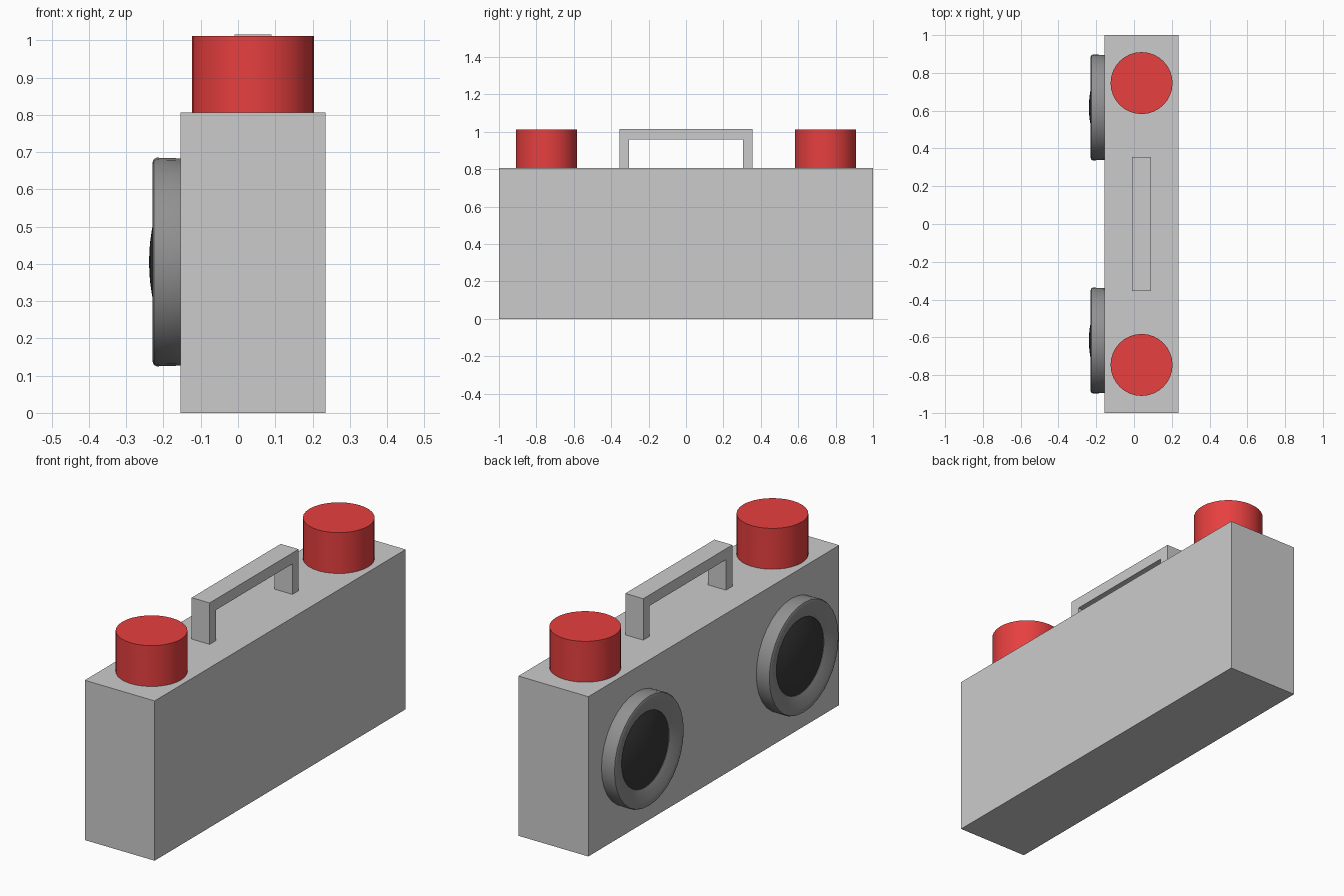
import bpy, bmesh, math
from mathutils import Matrix, Vector

if "Cube" in bpy.data.objects:
    bpy.data.objects.remove(bpy.data.objects["Cube"])


def material(name, rgb):
    m = bpy.data.materials.new(name)
    m.diffuse_color = (*rgb, 1)
    m.use_nodes = True
    m.node_tree.nodes["Principled BSDF"].inputs["Base Color"].default_value = m.diffuse_color
    return m


BODY = material("body_grey", (0.58, 0.58, 0.58))
LIGHT = material("handle_grey", (0.69, 0.69, 0.69))
RED = material("red", (0.8, 0.05, 0.05))
DARK = material("dark_rubber", (0.28, 0.28, 0.28))
BLACK = material("black_cone", (0.04, 0.04, 0.04))


def finish(name, bm, mat, smooth=False):
    bmesh.ops.recalc_face_normals(bm, faces=bm.faces)
    mesh = bpy.data.meshes.new(name)
    bm.to_mesh(mesh)
    bm.free()
    mesh.materials.append(mat)
    ob = bpy.data.objects.new(name, mesh)
    bpy.context.collection.objects.link(ob)
    if smooth:
        bpy.ops.object.select_all(action='DESELECT')
        ob.select_set(True)
        bpy.context.view_layer.objects.active = ob
        bpy.ops.object.shade_smooth_by_angle(angle=math.radians(30))
    return ob


def lathe(name, profile, y, z, mat):
    """Revolve (radius, x) points around an axis parallel to x."""
    bm = bmesh.new()
    verts = [bm.verts.new((x, y + r, z)) for r, x in profile]
    edges = [bm.edges.new(p) for p in zip(verts, verts[1:])]
    bmesh.ops.spin(bm, geom=verts + edges, cent=(0, y, z), axis=(1, 0, 0),
                   angle=2 * math.pi, steps=32, use_merge=True)
    bmesh.ops.remove_doubles(bm, verts=bm.verts, dist=1e-4)
    return finish(name, bm, mat, True)


# Main box
bm = bmesh.new()
bmesh.ops.create_cube(bm, size=1, matrix=Matrix.Translation((0.04, 0, 0.403))
                      @ Matrix.Diagonal((0.39, 2, 0.806, 1)))
finish("body", bm, BODY)

# Carrying handle: arch profile extruded across the width
arch = [(-0.355, 0.806), (-0.355, 1.015), (0.355, 1.015), (0.355, 0.806),
        (0.305, 0.806), (0.305, 0.96), (-0.305, 0.96), (-0.305, 0.806)]
bm = bmesh.new()
face = bm.faces.new([bm.verts.new((-0.01, y, z)) for y, z in arch])
ext = bmesh.ops.extrude_face_region(bm, geom=[face], use_keep_orig=True)
bmesh.ops.translate(bm, vec=Vector((0.1, 0, 0)),
                    verts=[v for v in ext["geom"] if isinstance(v, bmesh.types.BMVert)])
finish("handle", bm, LIGHT)

RING = [(0.278, -0.15), (0.28, -0.218), (0.276, -0.226), (0.266, -0.23),
        (0.25, -0.229), (0.19, -0.205), (0.185, -0.19)]
CONE = [(0.195 * math.sin(a), -0.239 + 0.038 * math.sin(a) ** 2)
        for a in (i * math.pi / 12 for i in range(6, -1, -1))]

for side, s in (("left", -1), ("right", 1)):
    # Red knobs on the top
    bm = bmesh.new()
    bmesh.ops.create_cone(bm, cap_ends=True, segments=32, radius1=0.164, radius2=0.164,
                          depth=0.206, matrix=Matrix.Translation((0.04, s * 0.746, 0.909)))
    finish(f"{side}_knob", bm, RED, True)
    # Speaker surround and domed cone
    lathe(f"{side}_speaker_ring", RING, s * 0.617, 0.405, DARK)
    lathe(f"{side}_speaker_cone", CONE, s * 0.617, 0.405, BLACK)
